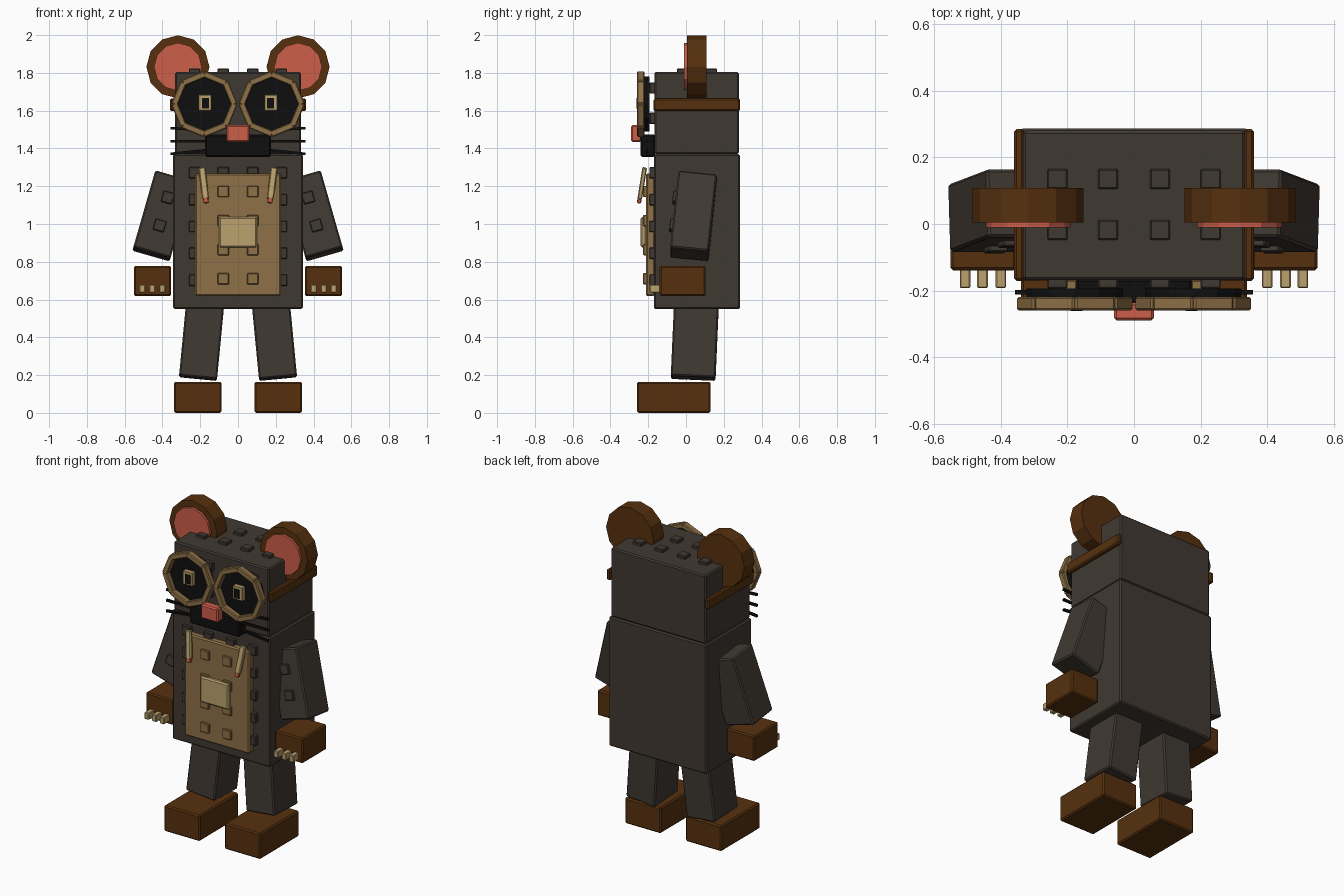
import bpy
import math
from mathutils import Euler, Matrix, Vector

if "Cube" in bpy.data.objects:
    bpy.data.objects.remove(bpy.data.objects["Cube"], do_unlink=True)


def material(name, rgb):
    """Flat colour given as 0-255 display values, stored as linear."""
    lin = [((c / 255 + 0.055) / 1.055) ** 2.4 for c in rgb]
    mat = bpy.data.materials.new(name)
    mat.use_nodes = True
    mat.diffuse_color = (*lin, 1)
    mat.node_tree.nodes["Principled BSDF"].inputs["Base Color"].default_value = (*lin, 1)
    return mat


GRAY = material("charcoal fur", (64, 57, 50))
BROWN = material("dark brown", (86, 48, 14))
TAN = material("tan", (142, 112, 70))
CREAM = material("cream", (188, 162, 110))
PINK = material("pink", (205, 94, 74))
BLACK = material("black", (15, 15, 15))


def finish(name, mat, bevel):
    ob = bpy.context.object
    ob.name = name
    ob.data.materials.append(mat)
    if bevel:
        mod = ob.modifiers.new("edge", "BEVEL")
        mod.width, mod.segments = bevel, 1
    return ob


def box(name, mat, centre, size, rot=(0, 0, 0), bevel=0.008):
    bpy.ops.mesh.primitive_cube_add(size=1)
    ob = finish(name, mat, bevel)
    ob.data.transform(Matrix.Diagonal((*size, 1)))
    ob.location = centre
    ob.rotation_euler = [math.radians(a) for a in rot]
    return ob


def span(name, mat, x, y, z, bevel=0.008):
    """Box given by its minimum and maximum on each axis."""
    return box(name, mat, [sum(r) / 2 for r in (x, y, z)],
               [r[1] - r[0] for r in (x, y, z)], bevel=bevel)


def disc(name, mat, x, z, radius, y, sides):
    """Flat prism facing the front, with a corner at the top."""
    bpy.ops.mesh.primitive_cylinder_add(
        vertices=sides, radius=radius, depth=y[1] - y[0],
        location=(x, sum(y) / 2, z), rotation=(math.pi / 2, 0, 0))
    return finish(name, mat, 0)


def stud(name, mat, centre, flat_axis, rot=(0, 0, 0)):
    size = [0.06, 0.06, 0.06]
    size[flat_axis] = 0.04
    box(name, mat, centre, size, rot, bevel=0.004)


# Torso and head
span("torso", GRAY, (-0.343, 0.343), (-0.17, 0.286), (0.55, 1.37))
span("head", GRAY, (-0.333, 0.333), (-0.168, 0.28), (1.37, 1.805))
span("chest_panel", TAN, (-0.227, 0.227), (-0.213, -0.165), (0.62, 1.268))
span("badge", CREAM, (-0.1, 0.1), (-0.24, -0.21), (0.875, 1.038))

# Studs on the head and torso
for x in (-0.23, -0.078, 0.078, 0.23):
    for y in (-0.018, 0.135):
        stud("head_top_stud", GRAY, (x, y, 1.803), 2)
    for z in (1.56, 1.72):
        stud("head_front_stud", GRAY, (x, -0.173, z), 1)
    for row in range(5):
        stud("torso_stud", GRAY, (x, -0.174, 0.703 + 0.142 * row), 1)
for x in (-0.078, 0.078):
    for row in range(4):
        stud("chest_stud", TAN, (x, -0.207, 0.71 + 0.154 * row), 1)

# Muzzle and nose
span("muzzle", BLACK, (-0.175, 0.175), (-0.24, -0.165), (1.355, 1.475))
span("nose", PINK, (-0.06, 0.06), (-0.29, -0.235), (1.435, 1.525))

for side, s in (("left", 1), ("right", -1)):
    # Ears
    disc(side + "_ear", BROWN, s * 0.318, 1.832, 0.167, (0.005, 0.108), 12)
    disc(side + "_inner_ear", PINK, s * 0.318, 1.832, 0.127, (-0.01, 0.02), 12)

    # Goggles: a ring of eight short bars round a dark lens
    ex, ez, ring = s * 0.178, 1.635, 0.158
    disc(side + "_lens", BLACK, ex, ez, 0.145, (-0.228, -0.193), 12)
    for k in range(8):
        a = math.radians(45 * k + 22.5)
        r = ring * math.cos(math.pi / 8)
        box(side + "_goggle_rim", TAN,
            (ex + r * math.cos(a), -0.239, ez + r * math.sin(a)),
            (0.034, 0.04, 0.128), (0, -math.degrees(a), 0), bevel=0.005)
    box(side + "_eye", CREAM, (s * 0.175, -0.24, 1.642), (0.068, 0.03, 0.085), bevel=0.003)
    box(side + "_pupil", BLACK, (s * 0.172, -0.257, 1.64), (0.036, 0.009, 0.056), bevel=0)
    box(side + "_goggle_strap", BROWN, (s * 0.345, 0.057, 1.631), (0.03, 0.457, 0.068))

    # Whiskers
    for z, tilt in ((1.502, -3), (1.439, 0), (1.382, 6)):
        box(side + "_whisker", BLACK, (s * 0.255, -0.205, z),
            (0.205, 0.014, 0.014), (0, s * tilt, 0), bevel=0)

    # Hanging tassels on the chest
    box(side + "_tassel", CREAM, (s * 0.181, -0.232, 1.215),
        (0.036, 0.024, 0.17), (-9, s * 7, 0), bevel=0.005)
    box(side + "_tassel_tip", PINK, (s * 0.17, -0.247, 1.125),
        (0.028, 0.022, 0.03), (-9, s * 7, 0), bevel=0.004)

    # Arms with studs on their front
    rot = (-6, s * -16, 0)
    arm = Vector((s * 0.4, 0.04, 1.043))
    turn = Euler([math.radians(a) for a in rot]).to_matrix()
    box(side + "_arm", GRAY, arm, (0.205, 0.205, 0.425), rot)
    for z in (-0.065, 0.09):
        stud(side + "_arm_stud", GRAY, arm + turn @ Vector((0, -0.1, z)), 1, rot)

    # Hands and claws
    box(side + "_hand", BROWN, (s * 0.453, -0.018, 0.698), (0.197, 0.242, 0.16))
    for x in (0.4, 0.455, 0.507):
        box(side + "_claw", CREAM, (s * x, -0.16, 0.658),
            (0.032, 0.065, 0.043), bevel=0.004)

    # Legs and feet
    box(side + "_leg", GRAY, (s * 0.192, 0.047, 0.39),
        (0.202, 0.237, 0.415), (-2.5, s * -5.5, 0))
    box(side + "_foot", BROWN, (s * 0.213, -0.065, 0.082), (0.252, 0.39, 0.164))
